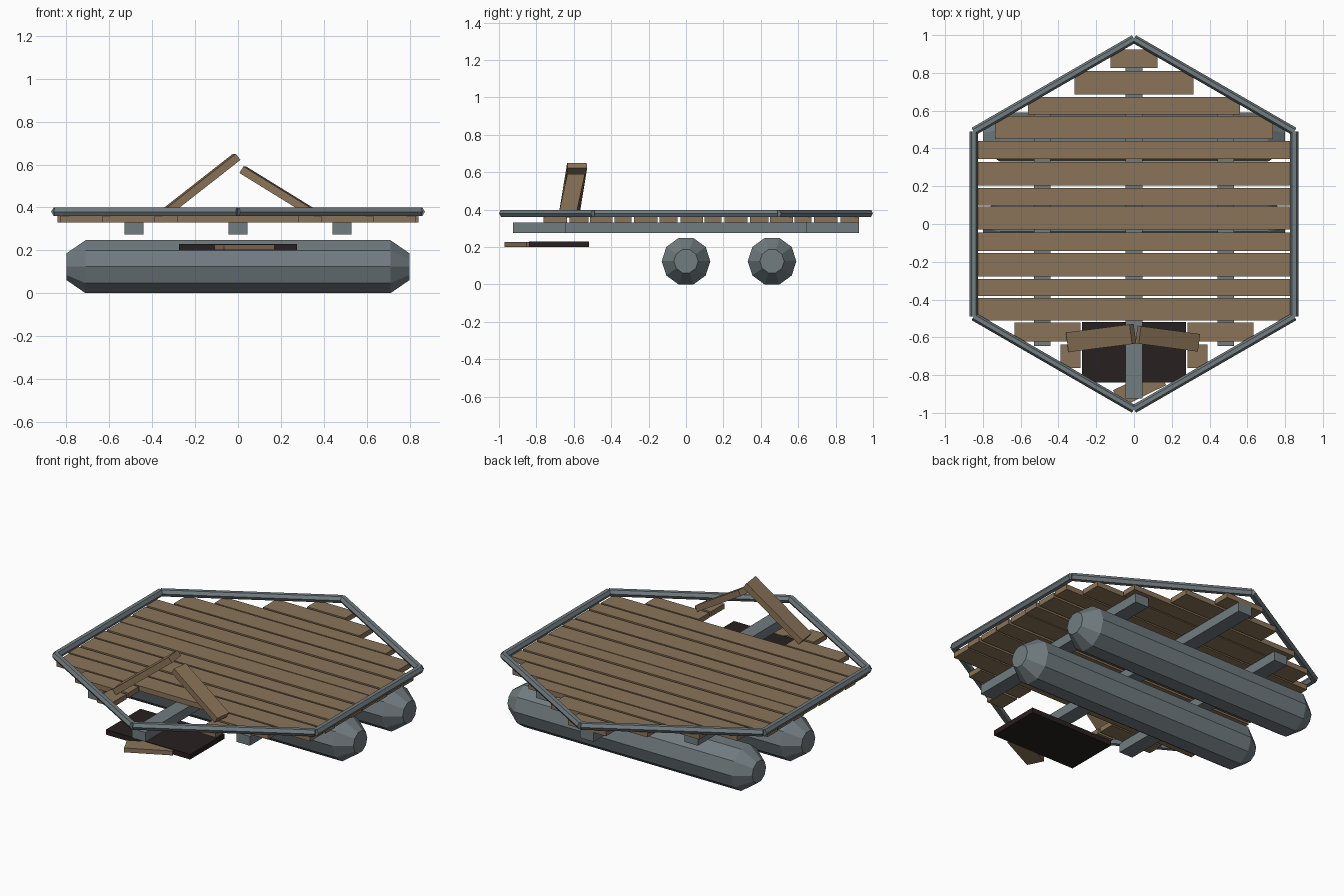
import bpy, bmesh, math
from mathutils import Matrix, Vector

if "Cube" in bpy.data.objects:
    bpy.data.objects.remove(bpy.data.objects["Cube"])


def material(name, rgb):
    m = bpy.data.materials.new(name)
    m.diffuse_color = (*rgb, 1)
    m.use_nodes = True
    m.node_tree.nodes["Principled BSDF"].inputs["Base Color"].default_value = m.diffuse_color
    return m


WOOD = material("weathered_wood", (0.255, 0.172, 0.098))
STEEL = material("grey_metal", (0.165, 0.200, 0.216))
DARK = material("dark_hole", (0.022, 0.014, 0.014))


def finish(name, bm, mat):
    bmesh.ops.recalc_face_normals(bm, faces=bm.faces)
    me = bpy.data.meshes.new(name)
    bm.to_mesh(me)
    bm.free()
    me.materials.append(mat)
    ob = bpy.data.objects.new(name, me)
    bpy.context.collection.objects.link(ob)
    return ob


def box(name, x0, x1, y0, y1, z0, z1, mat):
    bm = bmesh.new()
    centre = Vector((x0 + x1, y0 + y1, z0 + z1)) / 2
    bmesh.ops.create_cube(bm, size=1, matrix=Matrix.Translation(centre)
                          @ Matrix.Diagonal((x1 - x0, y1 - y0, z1 - z0, 1)))
    return finish(name, bm, mat)


def board(name, a, b, width, thick, mat):
    """Board running from a to b, kept level across its width."""
    a, b = Vector(a), Vector(b)
    u = (b - a).normalized()
    v = Vector((0, 0, 1)).cross(u).normalized()
    rot = Matrix((u, v, u.cross(v))).transposed().to_4x4()
    bm = bmesh.new()
    bmesh.ops.create_cube(bm, size=1, matrix=Matrix.Translation((a + b) / 2) @ rot
                          @ Matrix.Diagonal(((b - a).length, width, thick, 1)))
    return finish(name, bm, mat)


def lathe(name, rings, sides, matrix, mat):
    """Rings of (position, radius) along local x, with a vertex at local +y."""
    bm = bmesh.new()
    loops = []
    for x, r in rings:
        loops.append([bm.verts.new(matrix @ Vector((
            x, r * math.cos(math.tau * i / sides), r * math.sin(math.tau * i / sides))))
            for i in range(sides)])
    for p, q in zip(loops, loops[1:]):
        for i in range(sides):
            j = (i + 1) % sides
            bm.faces.new((p[i], p[j], q[j], q[i]))
    bm.faces.new(loops[0])
    bm.faces.new(loops[-1])
    return finish(name, bm, mat)


# Two surviving floats
for n, y in enumerate((0, 0.46)):
    lathe(f"float_{n}", [(-0.8, 0.065), (-0.71, 0.13), (0.71, 0.13), (0.8, 0.065)],
          10, Matrix.Translation((0, y, 0.124)), STEEL)

# Support beams under the deck
for name, x, half in (("left", -0.485, 0.645), ("middle", 0, 0.925), ("right", 0.485, 0.645)):
    box(f"{name}_beam", x - 0.044, x + 0.044, -half, half, 0.275, 0.33, STEEL)

# Full deck planks: y from, y to, half length
planks = [(0.825, 0.925, 0.125), (0.685, 0.81, 0.315), (0.58, 0.672, 0.56),
          (0.45, 0.572, 0.735), (0.343, 0.44, 0.84), (0.205, 0.328, 0.835),
          (0.098, 0.19, 0.84), (-0.03, 0.092, 0.835), (-0.143, -0.045, 0.84),
          (-0.277, -0.153, 0.835), (-0.382, -0.292, 0.84), (-0.512, -0.392, 0.83)]
for n, (y0, y1, h) in enumerate(planks):
    box(f"deck_plank_{n}", -h, h, y0, y1, 0.33, 0.36, WOOD)

# Snapped planks on both sides of the hole
for n, (y0, y1, h) in enumerate([(-0.622, -0.522, 0.632), (-0.762, -0.637, 0.388)]):
    for side, s in (("left", -1), ("right", 1)):
        a, b = sorted((s * 0.283, s * h))
        box(f"snapped_plank_{side}_{n}", a, b, y0, y1, 0.33, 0.36, WOOD)

# Hexagonal metal rim, one bar per side
R = 0.98
for k in range(6):
    turn = Matrix.Rotation(math.radians(60 * k), 4, 'Z')
    shift = Matrix.Translation((R * math.cos(math.pi / 6), 0, 0.38))
    lathe(f"rim_bar_{k}", [(-R / 2, 0.022), (R / 2, 0.022)], 6,
          turn @ shift @ Matrix.Rotation(math.pi / 2, 4, 'Z'), STEEL)

# Dark panel below the hole, with a fallen plank
box("hole_panel", -0.275, 0.275, -0.84, -0.518, 0.2, 0.23, DARK)
board("fallen_plank", (-0.088, -0.925, 0.214), (0.148, -0.808, 0.214), 0.1, 0.026, WOOD)

# Broken planks bent up over the hole
board("bent_plank_left", (-0.343, -0.625, 0.372), (-0.006, -0.582, 0.636), 0.105, 0.036, WOOD)
board("bent_plank_right", (0.022, -0.586, 0.576), (0.335, -0.628, 0.383), 0.094, 0.036, WOOD)
